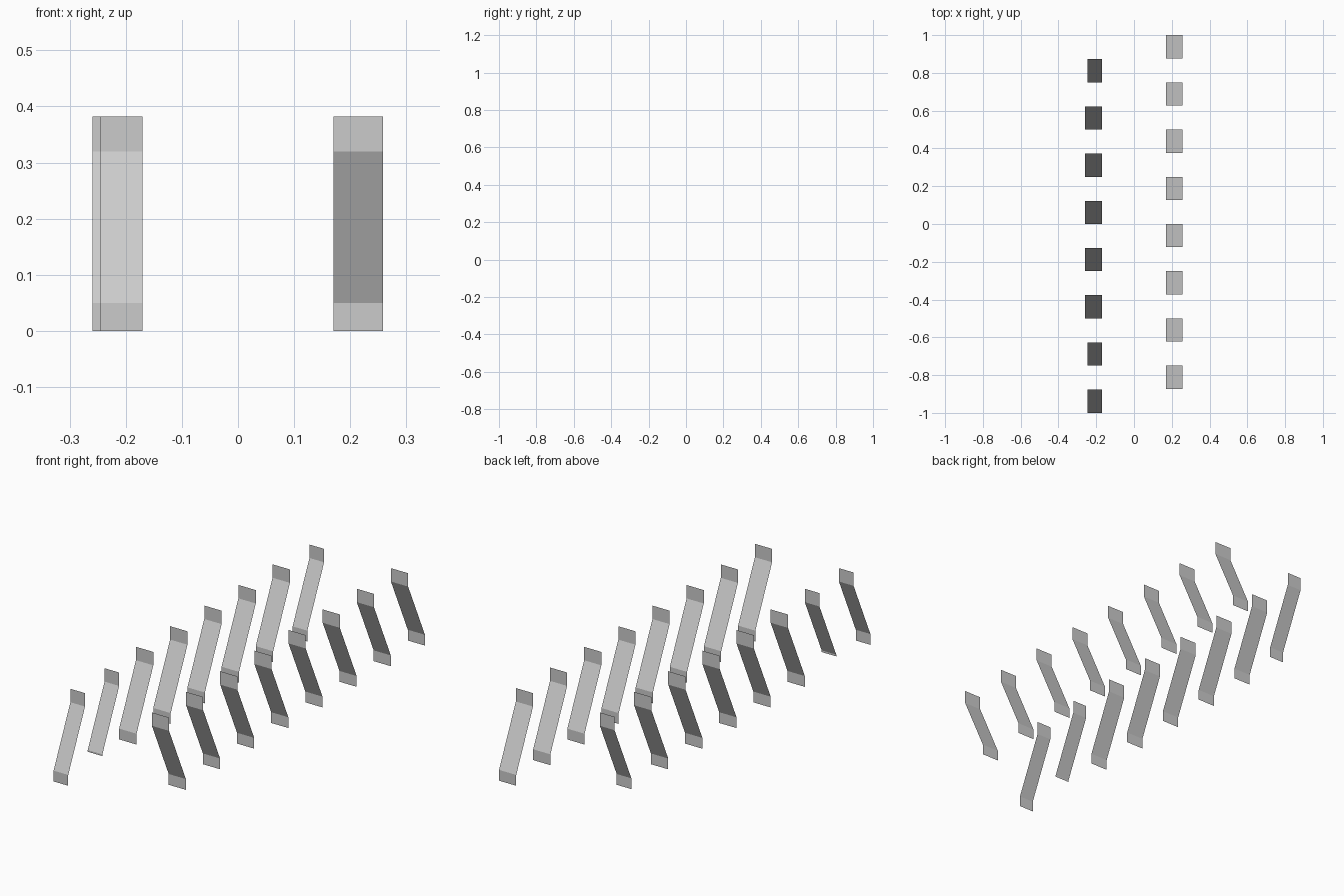
import bpy, bmesh

if "Cube" in bpy.data.objects:
    bpy.data.objects.remove(bpy.data.objects["Cube"])

PITCH, RUN, COUNT = 0.25, 0.123, 8
Z_LOW, Z_HIGH, Z_TOP = 0.05, 0.32, 0.382


def bracket(name, x0, x1, y_foot, direction, z_foot=0.0):
    """Thin folded strip: upright foot tab, sloping web, upright top tab."""
    y_head = y_foot + direction * RUN
    profile = [(y_foot, z_foot), (y_foot, Z_LOW), (y_head, Z_HIGH), (y_head, Z_TOP)]
    bm = bmesh.new()
    rows = [(bm.verts.new((x0, y, z)), bm.verts.new((x1, y, z))) for y, z in profile]
    for (a, b), (c, d) in zip(rows, rows[1:]):
        bm.faces.new((a, b, d, c) if direction > 0 else (b, a, c, d))
    mesh = bpy.data.meshes.new(name)
    bm.to_mesh(mesh)
    bm.free()
    bpy.context.collection.objects.link(bpy.data.objects.new(name, mesh))


for i in range(COUNT):
    # left row rises towards the back; a few strips are narrower, one has a cut foot
    outer = -0.245 if i in (0, 1, 7) else -0.259
    foot = 0.042 if i == 1 else 0.0
    bracket(f"left_bracket_{i + 1}", outer, -0.17, -1 + PITCH * i, 1, foot)
    # right row rises towards the front
    bracket(f"right_bracket_{i + 1}", 0.17, 0.258, 1 - PITCH * i, -1)
